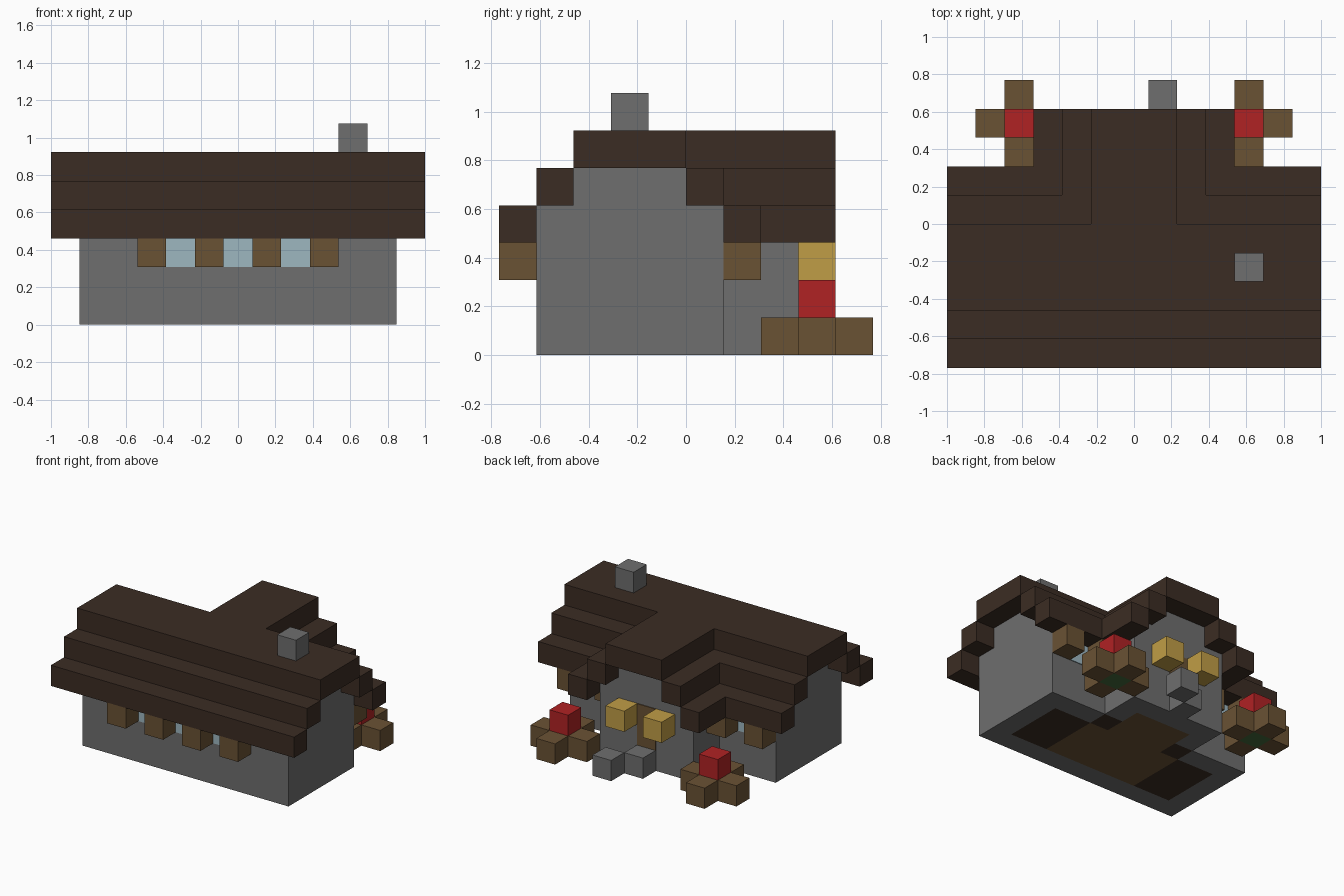
import bpy
import bmesh
from mathutils import Matrix, Vector

# Remove the default cube only
default_cube = bpy.data.objects.get("Cube")
if default_cube:
    bpy.data.objects.remove(default_cube, do_unlink=True)

UNIT = 2 / 13    # edge of one building block
PLATE = 0.04     # plate thickness in blocks
SIDES = (-1, 1)


def material(name, red, green, blue):
    def linear(value):
        value /= 255
        return value / 12.92 if value <= 0.04045 else ((value + 0.055) / 1.055) ** 2.4
    colour = (linear(red), linear(green), linear(blue), 1)
    mat = bpy.data.materials.new(name)
    mat.use_nodes = True
    mat.diffuse_color = colour
    shader = next(n for n in mat.node_tree.nodes if n.type == "BSDF_PRINCIPLED")
    shader.inputs["Base Color"].default_value = colour
    shader.inputs["Roughness"].default_value = 0.9
    return mat


stone = material("stone grey", 110, 110, 110)
dark_wood = material("dark roof wood", 59, 44, 35)
wood = material("mid brown wood", 106, 82, 52)
glass = material("pale blue glass", 158, 183, 192)
red = material("flower red", 176, 34, 36)
green = material("leaf green", 66, 105, 58)
gold = material("lantern gold", 192, 157, 70)


def part(name, mat, *boxes):
    """One mesh made of boxes, each given as x, y and z ranges in blocks."""
    bm = bmesh.new()
    for ranges in boxes:
        low, high = (Vector(corner) for corner in zip(*ranges))
        transform = Matrix.Translation((low + high) / 2) @ Matrix.Diagonal((high - low).to_4d())
        bmesh.ops.create_cube(bm, size=1, matrix=transform)
    bm.transform(Matrix.Scale(UNIT, 4))
    mesh = bpy.data.meshes.new(name)
    bm.to_mesh(mesh)
    bm.free()
    mesh.materials.append(mat)
    obj = bpy.data.objects.new(name, mesh)
    bpy.context.collection.objects.link(obj)
    return obj


def span(a, b, side=1):
    """Range from a to b, mirrored when side is negative."""
    return tuple(sorted((a * side, b * side)))


def block(x, y, z):
    """Single block centred on x, starting at y and z."""
    return ((x - 0.5, x + 0.5), (y, y + 1), (z, z + 1))


def mirrored(x_range, y_range, z_range):
    return [(span(*x_range, side), y_range, z_range) for side in SIDES]


# Foundation ring with the floor inside it
base = (0, 1)
part("foundation", stone,
     ((-5.5, 5.5), (-4, -3), base),
     ((-2.5, 2.5), (2, 3), base),
     *mirrored((4.5, 5.5), (-3, 1), base),
     *mirrored((2.5, 4.5), (0, 1), base),
     *mirrored((1.5, 2.5), (1, 2), base))
part("hall_floor", wood, ((-2.5, 2.5), (-3, 0), base), ((-1.5, 1.5), (0, 2), base))
part("side_floor", dark_wood,
     *mirrored((2.5, 4.5), (-3, 0), base),
     *mirrored((1.5, 2.5), (0, 1), base))

# Walls with stepped gables
part("main_walls", stone,
     ((-5.5, 5.5), (-4, 1), (1, 4)), ((-5.5, 5.5), (-3, 0), (4, 5)))
part("wing_walls", stone,
     ((-2.5, 2.5), (1, 3), (1, 4)), ((-1.5, 1.5), (0, 3), (4, 5)))

# Stepped roof of the main house
full = (-6.5, 6.5)
part("main_roof", dark_wood,
     (full, (-5, -4), (3, 4)),
     (full, (-4, -3), (4, 5)),
     (full, (-3, 0), (5, 6)),
     *mirrored((1.5, 6.5), (0, 1), (4, 5)),
     *mirrored((2.5, 6.5), (1, 2), (3, 4)))

# Stepped roof of the rear wing
part("wing_roof", dark_wood,
     ((-1.5, 1.5), (0, 4), (5, 6)),
     *mirrored((1.5, 2.5), (1, 4), (4, 5)),
     *mirrored((2.5, 3.5), (2, 4), (3, 4)))
part("chimney", stone, block(4, -2, 6))

# Front windows and shutters
part("front_windows", glass,
     *[((x - 0.5, x + 0.5), (-4 - PLATE, -4), (2, 3)) for x in (-2, 0, 2)])
part("front_shutters", wood, *[block(x, -5, 2) for x in (-3, -1, 1, 3)])

# Rear windows and shutters
part("rear_windows", glass, *mirrored((3.5, 4.5), (1, 1 + PLATE), (2, 3)))
part("rear_shutters", wood, *[block(x * s, 1, 2) for s in SIDES for x in (3, 5)])

# Rear door, lanterns and steps
part("door", wood, ((-0.5, 0.5), (3, 3 + PLATE), (1, 3)))
part("lanterns", gold, *[block(s, 3, 2) for s in SIDES])
part("steps", stone, block(0, 3, 0), block(1, 4, 0))

# Flower beds on both sides of the wing
for label, side in (("right", -1), ("left", 1)):
    x = 4 * side
    part(label + "_planter", wood,
         block(x - 1, 3, 0), block(x + 1, 3, 0), block(x, 2, 0), block(x, 4, 0))
    part(label + "_leaves", green, block(x, 3, 0))
    part(label + "_flower", red, block(x, 3, 1))
